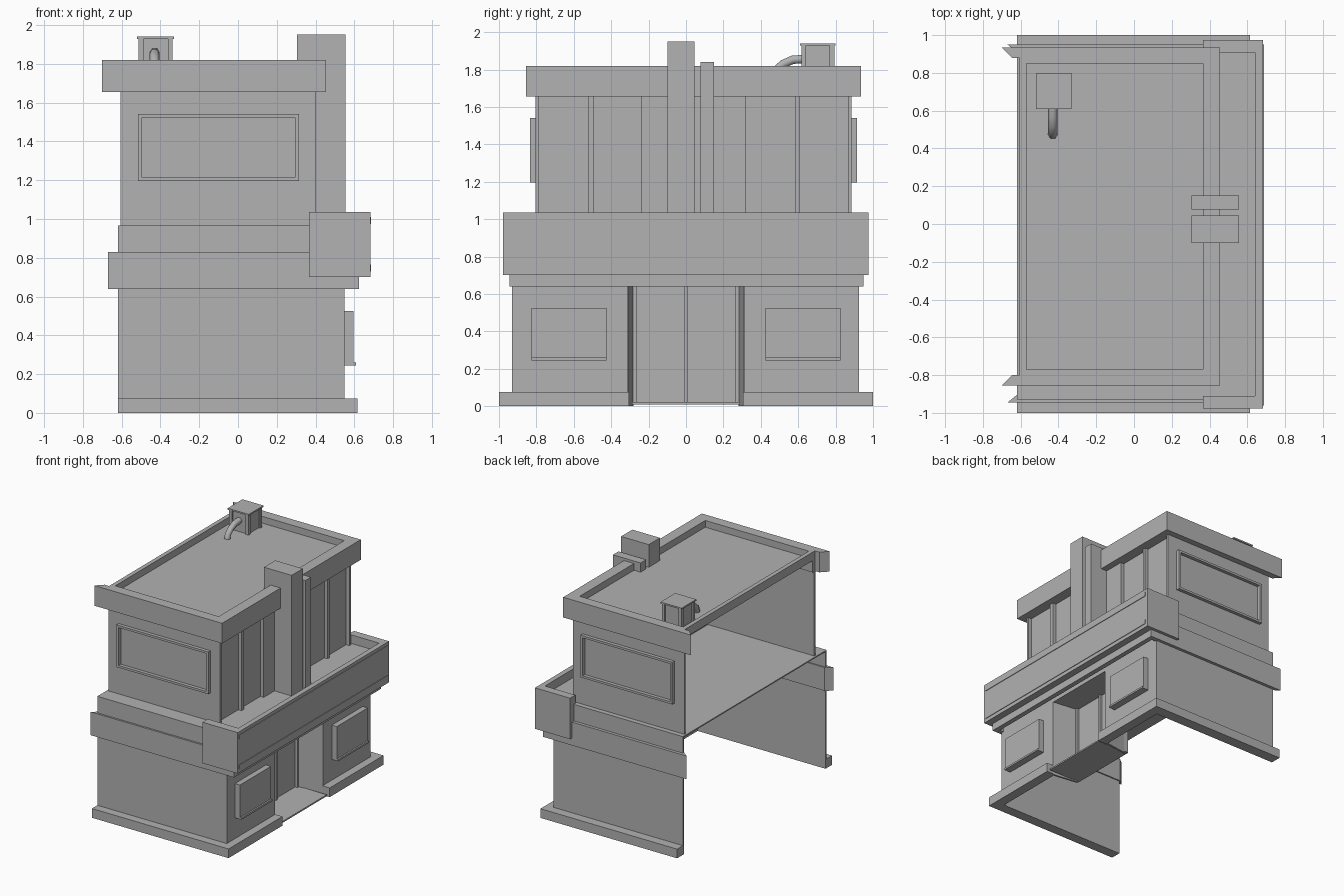
import bpy
import bmesh

cube = bpy.data.objects.get("Cube")
if cube:
    bpy.data.objects.remove(cube, do_unlink=True)

# One plain grey for the whole building
grey = bpy.data.materials.new("plain_grey")
grey.use_nodes = True
colour = (0.445, 0.445, 0.445, 1)
grey.diffuse_color = colour
grey.node_tree.nodes["Principled BSDF"].inputs["Base Color"].default_value = colour


def prism(name, outline, z0, z1):
    """Extrude a plan outline from z0 up to z1."""
    bm = bmesh.new()
    face = bm.faces.new([bm.verts.new((x, y, z0)) for x, y in outline])
    top = bmesh.ops.extrude_face_region(bm, geom=[face])["geom"]
    bmesh.ops.translate(bm, vec=(0, 0, z1 - z0),
                        verts=[v for v in top if isinstance(v, bmesh.types.BMVert)])
    bmesh.ops.recalc_face_normals(bm, faces=bm.faces)
    mesh = bpy.data.meshes.new(name)
    bm.to_mesh(mesh)
    bm.free()
    mesh.materials.append(grey)
    obj = bpy.data.objects.new(name, mesh)
    bpy.context.collection.objects.link(obj)
    return obj


def box(name, x0, x1, y0, y1, z0, z1):
    return prism(name, [(x0, y0), (x1, y0), (x1, y1), (x0, y1)], z0, z1)


def u_band(name, back, front, y0, y1, t, z0, z1, mitre=0):
    """Three-sided band, open at the back, with optionally mitred ends."""
    b = back + mitre
    return prism(name, [(back, y0), (front, y0), (front, y1), (back, y1),
                        (b, y1 - t), (front - t, y1 - t),
                        (front - t, y0 + t), (b, y0 + t)], z0, z1)


BACK, FRONT = -0.62, 0.55
WALL_L, WALL_H = -0.93, 0.925     # ground floor sides
UP_L, UP_H = -0.805, 0.885        # upper floor sides
LEDGE, ROOF, TOP = 0.965, 1.765, 1.82
DOOR_X = 0.33

# Ground floor: two wings around a splayed door recess, and a plinth
for side, edge, label in ((-1, WALL_L, "right"), (1, WALL_H, "left")):
    inner = edge - side * 0.015
    prism(f"ground_wall_{label}",
          [(BACK, edge), (FRONT, edge), (FRONT, side * 0.31),
           (DOOR_X, side * 0.28), (DOOR_X, side * 0.295),
           (FRONT - 0.015, side * 0.325), (FRONT - 0.015, inner), (BACK, inner)],
          0, 0.65)
    prism(f"plinth_{label}",
          [(BACK, side), (0.615, side), (0.615, side * 0.305), (FRONT, side * 0.305),
           (FRONT, edge), (BACK, edge)], 0, 0.075)
    # Shop window with a sill
    y0, y1 = sorted((side * 0.425, side * 0.825))
    box(f"shop_window_{label}", FRONT - 0.01, 0.595, y0, y1, 0.25, 0.525)
    box(f"shop_sill_{label}", FRONT - 0.01, 0.608, y0, y1, 0.245, 0.26)
    # Door leaf and its post
    y0, y1 = sorted((0, side * 0.285))
    box(f"door_{label}", DOOR_X - 0.02, DOOR_X, y0, y1, 0.01, 0.64)
    y0, y1 = sorted((side * 0.265, side * 0.3))
    box(f"door_post_{label}", DOOR_X - 0.02, DOOR_X + 0.02, y0, y1, 0.01, 0.64)
box("door_mullion", DOOR_X, DOOR_X + 0.02, -0.01, 0.01, 0.01, 0.64)
box("door_step", DOOR_X - 0.02, 0.6, -0.29, 0.29, 0.01, 0.022)
box("recess_ceiling", DOOR_X - 0.02, FRONT, -0.32, 0.32, 0.64, 0.65)

# Upper part of the ground floor, cornice strip and floor slab
u_band("ground_wall_top", BACK, FRONT, WALL_L, WALL_H, 0.015, 0.64, LEDGE)
u_band("cornice", -0.67, 0.625, -0.945, 0.95, 0.04, 0.64, 0.83, mitre=0.05)
box("upper_floor", BACK, FRONT, WALL_L, WALL_H, LEDGE - 0.01, LEDGE)

# Balcony with its parapet and two trim strips
box("balcony_deck", 0.37, 0.66, -0.95, 0.95, 0.70, LEDGE)
box("balcony_front", 0.64, 0.682, -0.978, 0.975, 0.70, 1.035)
for y0, y1, label in ((-0.978, -0.91, "right"), (0.907, 0.975, "left")):
    box(f"balcony_end_{label}", 0.365, 0.64, y0, y1, 0.70, 1.035)
for z, label in ((0.73, "lower"), (0.975, "upper")):
    box(f"balcony_trim_{label}", 0.68, 0.687, -0.96, 0.95, z, z + 0.035)

# Upper floor walls with front ribs and a raised centre bay
u_band("upper_wall", -0.605, 0.37, UP_L, UP_H, 0.015, LEDGE, 1.7)
ribs = ((UP_L, -0.785), (-0.525, -0.493), (-0.24, 0.32), (0.585, 0.61), (0.867, UP_H))
for i, (y0, y1) in enumerate(ribs):
    box(f"front_rib_{i + 1}", 0.36, 0.40, y0, y1, LEDGE, 1.7)

# Side windows: frame bars around a recessed panel
for wall, out, label in ((UP_L, -1, "right"), (UP_H, 1, "left")):
    y0, y1 = sorted((wall - out * 0.005, wall + out * 0.028))
    for part, x0, x1, z0, z1 in (("bottom", -0.515, 0.315, 1.195, 1.213),
                                 ("top", -0.515, 0.315, 1.522, 1.54),
                                 ("rear", -0.515, -0.495, 1.213, 1.522),
                                 ("front", 0.295, 0.315, 1.213, 1.522)):
        box(f"side_window_{part}_{label}", x0, x1, y0, y1, z0, z1)

# Roof, parapet and outer fascia
box("roof", -0.605, 0.38, UP_L + 0.01, UP_H - 0.01, ROOF - 0.015, ROOF)
u_band("parapet", -0.605, 0.40, UP_L, UP_H, 0.035, 1.655, TOP)
box("rear_parapet", -0.605, -0.57, UP_L, UP_H, ROOF - 0.015, TOP)
u_band("fascia", -0.70, 0.455, -0.855, 0.935, 0.055, 1.655, TOP, mitre=0.055)

# Front towers
box("tall_tower", 0.305, 0.555, -0.10, 0.045, LEDGE - 0.01, 1.95)
box("short_tower", 0.305, 0.555, 0.078, 0.15, LEDGE - 0.01, 1.84)

# Roof vent: core, corner posts, lid
box("vent_core", -0.50, -0.35, 0.63, 0.78, ROOF - 0.01, 1.93)
for x in (-0.513, -0.362):
    for y in (0.617, 0.768):
        box("vent_post", x, x + 0.025, y, y + 0.025, ROOF - 0.01, 1.93)
box("vent_lid", -0.52, -0.33, 0.61, 0.80, 1.928, 1.94)

# Bent vent pipe
curve = bpy.data.curves.new("vent_pipe", "CURVE")
curve.dimensions = "3D"
curve.bevel_depth = 0.026
curve.bevel_resolution = 1
curve.use_fill_caps = True
spline = curve.splines.new("POLY")
path = [(0.64, 1.857), (0.57, 1.852), (0.52, 1.83), (0.485, 1.80), (0.475, 1.765)]
spline.points.add(len(path) - 1)
for point, (y, z) in zip(spline.points, path):
    point.co = (-0.43, y, z, 1)
curve.materials.append(grey)
pipe = bpy.data.objects.new("vent_pipe", curve)
bpy.context.collection.objects.link(pipe)
